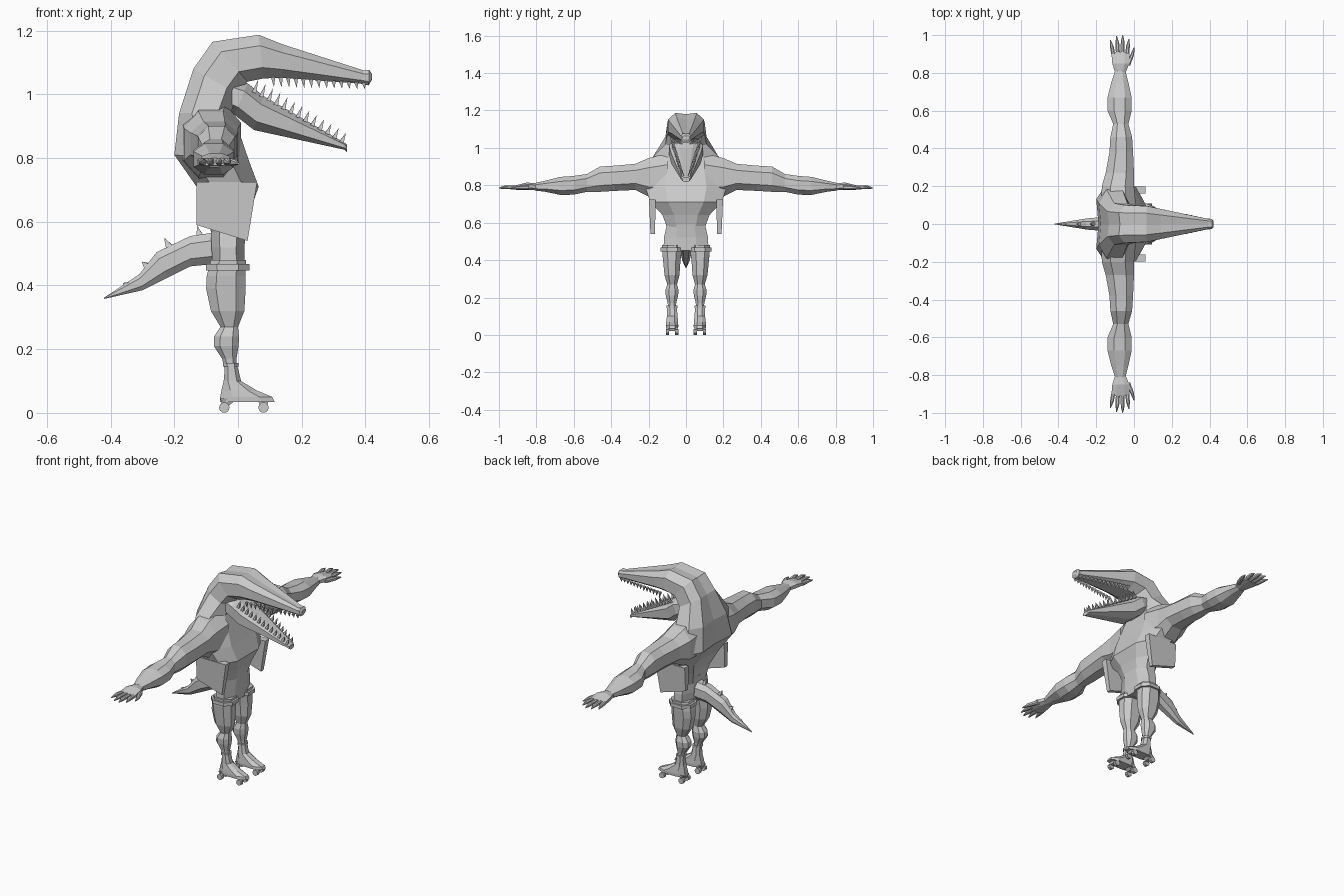
import bpy, bmesh, math
from mathutils import Vector

if "Cube" in bpy.data.objects:
    bpy.data.objects.remove(bpy.data.objects["Cube"])

grey = bpy.data.materials.new("plain grey")
grey.diffuse_color = (0.6, 0.6, 0.6, 1)
grey.use_nodes = True
grey.node_tree.nodes["Principled BSDF"].inputs["Base Color"].default_value = grey.diffuse_color

# Cross-sections as (u, v) fractions of the half axes
ROUND = [(1, .45), (.5, 1), (-.5, 1), (-1, .45), (-1, -.45), (-.5, -1), (.5, -1), (1, -.45)]
DIPPED = [(1, .6), (.5, 1), (-.5, 1), (-1, .5), (-1, -.5), (-.5, -1), (.5, -1), (1, -.6), (.9, 0)]
BOX = [(1, 1), (-1, 1), (-1, -1), (1, -1)]


def finish(name, bm, mirror=False):
    bmesh.ops.recalc_face_normals(bm, faces=bm.faces)
    me = bpy.data.meshes.new(name)
    bm.to_mesh(me)
    bm.free()
    me.materials.append(grey)
    ob = bpy.data.objects.new(name, me)
    bpy.context.collection.objects.link(ob)
    if mirror:
        m = ob.modifiers.new("mirror", 'MIRROR')
        m.use_axis = (False, True, False)
        m.use_mirror_merge = False
    return ob


def add_loft(bm, rings, section=ROUND):
    """Each ring is (centre, half axis u, half axis v)."""
    loops = [[bm.verts.new(Vector(c) + Vector(u) * a + Vector(v) * b) for a, b in section]
             for c, u, v in rings]
    n = len(section)
    for p, q in zip(loops, loops[1:]):
        for i in range(n):
            j = (i + 1) % n
            bm.faces.new((p[i], p[j], q[j], q[i]))
    bm.faces.new(loops[0])
    bm.faces.new(loops[-1])


def loft(name, rings, section=ROUND, mirror=False):
    bm = bmesh.new()
    add_loft(bm, rings, section)
    return finish(name, bm, mirror)


def profile_ring(top, low, w, y=0):
    """Ring spanning two points of the side outline, w = half width."""
    t, l = Vector((top[0], y, top[1])), Vector((low[0], y, low[1]))
    return ((t + l) / 2, (t - l) / 2, (0, w, 0))


def level_ring(z, x0, x1, y0, y1):
    return (((x0 + x1) / 2, (y0 + y1) / 2, z), ((x1 - x0) / 2, 0, 0), (0, (y1 - y0) / 2, 0))


def arm_ring(y, x0, x1, z0, z1):
    return (((x0 + x1) / 2, y, (z0 + z1) / 2), (0, 0, (z1 - z0) / 2), ((x1 - x0) / 2, 0, 0))


def add_cone(bm, base, tip, r, sides=4):
    base, tip = Vector(base), Vector(tip)
    d = (tip - base).normalized()
    u = d.orthogonal().normalized()
    v = d.cross(u)
    ring = [bm.verts.new(base + r * (u * math.cos(a) + v * math.sin(a)))
            for a in (2 * math.pi * i / sides for i in range(sides))]
    apex = bm.verts.new(tip)
    for i in range(sides):
        bm.faces.new((ring[i], ring[(i + 1) % sides], apex))
    bm.faces.new(ring)


# Torso, bent neck, head and upper snout in one sweep
body = [((-.085, .57), (.022, .57), .10), ((-.10, .64), (.04, .64), .125),
        ((-.13, .71), (.065, .71), .19), ((-.20, .81), (.035, .79), .22),
        ((-.185, .94), (-.02, .95), .18), ((-.14, 1.08), (.0, 1.0), .11),
        ((-.08, 1.165), (.03, 1.04), .10), ((.065, 1.187), (.08, 1.05), .095),
        ((.14, 1.157), (.14, 1.052), .08), ((.395, 1.075), (.39, 1.033), .027),
        ((.412, 1.077), (.41, 1.028), .027), ((.42, 1.065), (.42, 1.045), .018)]
loft("body_and_head", [profile_ring(*r) for r in body], DIPPED)

# Lower jaw
jaw = [((-.02, 1.05), (-.04, .95), .085), ((.03, 1.035), (-.01, .935), .09),
       ((.08, .995), (.05, .888), .078), ((.335, .848), (.335, .826), .026),
       ((.342, .842), (.342, .818), .02)]
loft("lower_jaw", [profile_ring(*r) for r in jaw])

# Teeth along both jaws
bm = bmesh.new()
for i in range(13):
    f = i / 12
    x, w = .11 + .285 * f, .078 - .057 * f
    add_cone(bm, (x, w, 1.055 - .018 * f), (x + .003, w, 1.022 - .006 * f), .010)
    x, z, w = .05 + .275 * f, 1.005 - .155 * f, .068 - .05 * f
    add_cone(bm, (x, w, z), (x + .014, w, z + .042 - .012 * f), .010)
finish("teeth", bm, True)

# Muscled arms
arm = [(.10, -.175, .01, .73, .97), (.20, -.17, .0, .74, .945), (.27, -.15, .0, .775, .915),
       (.38, -.13, -.005, .77, .905), (.46, -.125, -.01, .765, .90), (.53, -.11, -.03, .765, .86),
       (.60, -.14, -.012, .75, .85), (.67, -.14, -.012, .748, .845), (.75, -.12, -.03, .765, .825),
       (.81, -.10, -.045, .772, .812)]
loft("arm", [arm_ring(*r) for r in arm], ROUND, True)

# Hands with clawed fingers
bm = bmesh.new()
add_loft(bm, [arm_ring(.80, -.10, -.045, .775, .81), arm_ring(.85, -.115, -.025, .775, .815),
              arm_ring(.91, -.12, -.025, .776, .80)])
for x0, x1, tip in ((-.11, -.125, .975), (-.085, -.092, .995), (-.06, -.06, 1.0), (-.036, -.027, .98)):
    mid = (x0 + x1) / 2
    add_loft(bm, [arm_ring(.90, x0 - .011, x0 + .011, .777, .80),
                  arm_ring(tip - .035, mid - .010, mid + .010, .78, .80),
                  arm_ring(tip, x1 - .002, x1 + .002, .782, .788)])
add_loft(bm, [arm_ring(.84, -.045, -.02, .777, .80), arm_ring(.895, -.02, .0, .777, .797),
              arm_ring(.935, -.002, .004, .78, .786)])
finish("hand", bm, True)

# Hanging vest flaps at the sides
bm = bmesh.new()
for y0, y1 in ((.165, .195),):
    add_loft(bm, [(((-.035), .18, .725), (.095, 0, 0), (0, .018, 0)),
                  ((-.05, .178, .565), (.08, 0, -.025), (0, .012, 0))], BOX)
finish("vest_flap", bm, True)

# Shorts: hips, legs and cuffs
loft("hips", [level_ring(.60, -.087, .028, -.10, .10), level_ring(.52, -.083, .02, -.118, .118),
              level_ring(.45, -.08, .02, -.12, .12)])
loft("shorts_cuff", [level_ring(z, -.10, .036, .012, .137) for z in (.447, .467)], ROUND, True)

# Legs with bulging thighs and calves
leg = [(.48, -.085, .025, .02, .128), (.43, -.098, .024, .025, .126), (.39, -.10, .024, .03, .122),
       (.32, -.085, .02, .035, .115), (.27, -.055, .0, .048, .10), (.24, -.075, .003, .04, .11),
       (.21, -.076, .002, .042, .108), (.17, -.05, -.005, .052, .098), (.13, -.04, -.005, .055, .095)]
loft("leg", [level_ring(*r) for r in leg], ROUND, True)

# Skate boots, collars, and toe
boot = [(.155, -.04, -.004, .05, .10), (.10, -.045, .01, .045, .102), (.07, -.052, .06, .043, .106),
        (.05, -.056, .108, .041, .108), (.034, -.056, .115, .042, .107)]
loft("skate_boot", [level_ring(*r) for r in boot], ROUND, True)
loft("boot_collar", [level_ring(z, -.047, .002, .046, .104) for z in (.145, .156)], ROUND, True)
loft("skate_heel", [level_ring(.045, -.055, .0, .05, .10), level_ring(.022, -.05, -.03, .06, .09)],
     BOX, True)
loft("skate_truck", [level_ring(.045, .06, .10, .055, .095), level_ring(.022, .07, .09, .06, .09)],
     BOX, True)

# Skate wheels
bm = bmesh.new()
for x in (-.043, .08):
    for y in (.050, .099):
        disc = [((x, y + d, .0165), (.0165, 0, 0), (0, 0, .0165)) for d in (-.009, .009)]
        add_loft(bm, disc, [(math.cos(math.pi * k / 5), math.sin(math.pi * k / 5)) for k in range(10)])
finish("skate_wheels", bm, True)

# Tail and its spikes
tail = [((-.05, .57), (-.05, .47), .045), ((-.15, .555), (-.15, .46), .038),
        ((-.255, .505), (-.22, .425), .03), ((-.31, .435), (-.30, .385), .02),
        ((-.42, .362), (-.42, .358), .002)]
loft("tail", [profile_ring(*r) for r in tail])
bm = bmesh.new()
for base, tip in (((-.12, .555), (-.128, .588)), ((-.215, .52), (-.232, .55)),
                  ((-.285, .46), (-.302, .475)), ((-.35, .40), (-.362, .408))):
    add_cone(bm, (base[0], 0, base[1]), (tip[0], 0, tip[1]), .016)
finish("tail_spikes", bm)
